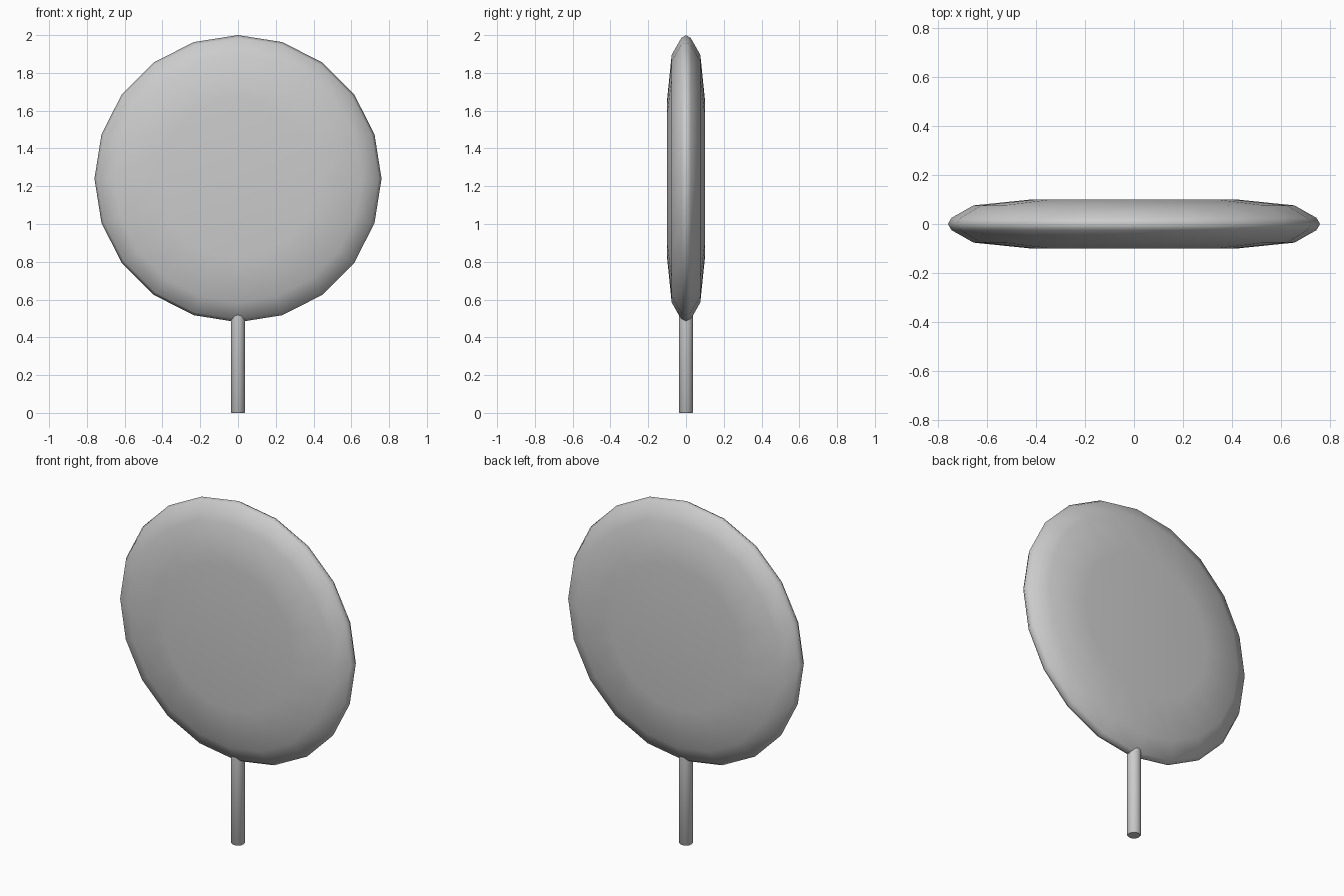
import bpy, bmesh
from math import sin, cos, pi

if "Cube" in bpy.data.objects:
    bpy.data.objects.remove(bpy.data.objects["Cube"])


def lathe(name, profile, sides, point, angle):
    """Revolve (radius, height) pairs; radius 0 closes the end with a fan."""
    bm = bmesh.new()
    rings = []
    for r, h in profile:
        n = 1 if r == 0 else sides
        rings.append([bm.verts.new(point(r * sin(2 * pi * i / sides),
                                         r * cos(2 * pi * i / sides), h)) for i in range(n)])
    for a, b in zip(rings, rings[1:]):
        for i in range(sides):
            j = (i + 1) % sides
            quad = [a[i % len(a)], a[j % len(a)], b[j % len(b)], b[i % len(b)]]
            bm.faces.new(list(dict.fromkeys(quad)))
    bmesh.ops.recalc_face_normals(bm, faces=bm.faces)
    mesh = bpy.data.meshes.new(name)
    bm.to_mesh(mesh)
    bm.free()
    obj = bpy.data.objects.new(name, mesh)
    bpy.context.collection.objects.link(obj)
    bpy.ops.object.select_all(action='DESELECT')
    obj.select_set(True)
    bpy.context.view_layer.objects.active = obj
    bpy.ops.object.shade_smooth_by_angle(angle=angle)
    return obj


# Round flat candy head, standing upright and facing front
half = [(0, 0.10), (0.42, 0.10), (0.655, 0.076), (0.745, 0.025)]
head_profile = half + [(0.76, 0)] + [(r, -h) for r, h in reversed(half)]
lathe("candy_disc", head_profile, 20, lambda a, b, h: (a, h, 1.24 + b), pi)

# Thin stick with a slightly eased bottom edge, pushed into the head
stick_profile = [(0, 0), (0.033, 0), (0.038, 0.006), (0.038, 0.53), (0, 0.53)]
lathe("stick", stick_profile, 16, lambda a, b, h: (a, b, h), pi / 4)
